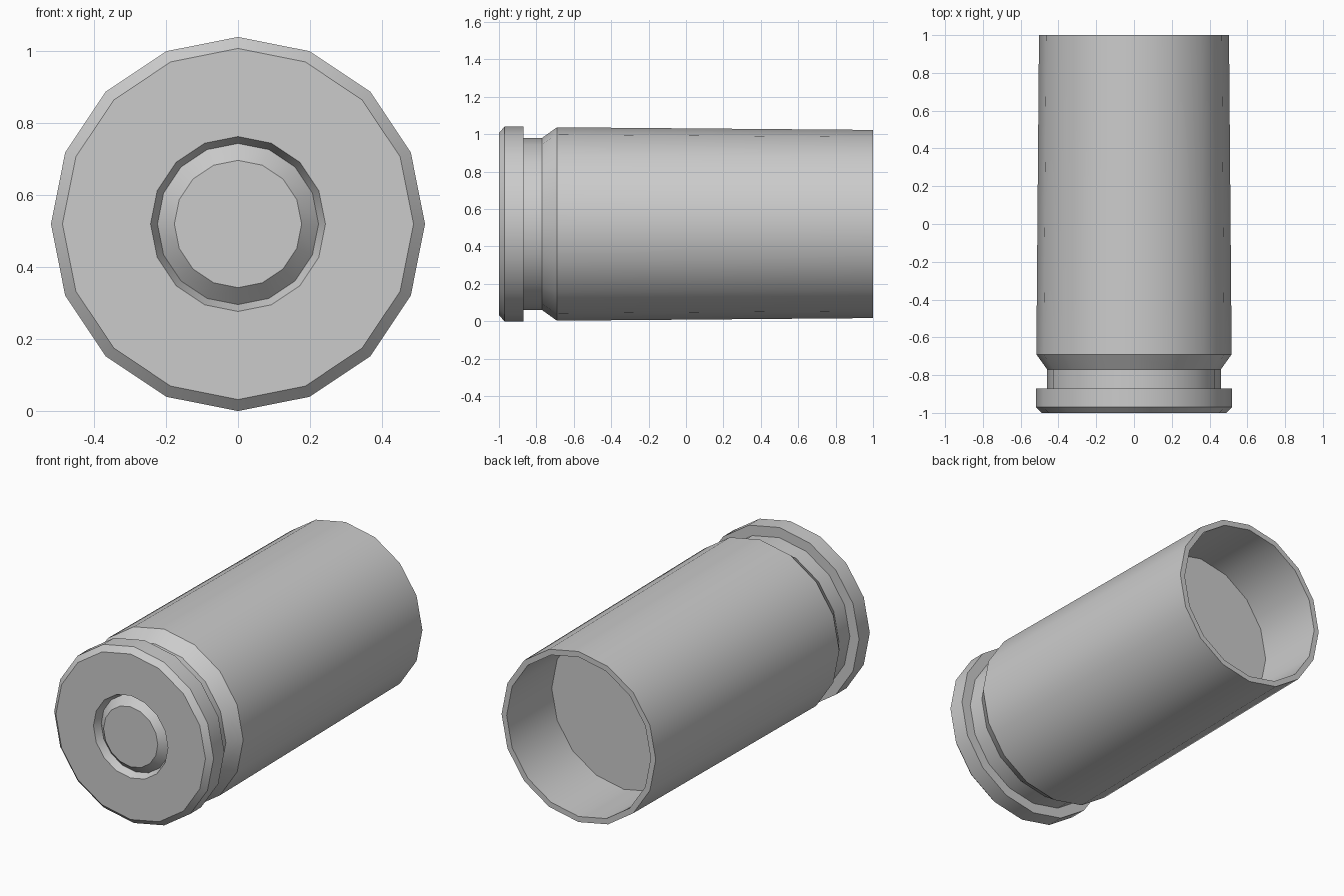
import bpy, bmesh
from math import cos, sin, tau, radians

if "Cube" in bpy.data.objects:
    bpy.data.objects.remove(bpy.data.objects["Cube"])

SIDES = 16
R = 0.52  # axis height, equal to the rim radius


def lathe(name, profile, cap_start=False, cap_end=False):
    """Revolve (y, radius) points around the lengthwise axis."""
    bm = bmesh.new()
    rings = []
    for y, r in profile:
        rings.append([bm.verts.new((r * cos(tau * i / SIDES), y, R + r * sin(tau * i / SIDES)))
                      for i in range(SIDES)])
    for a, b in zip(rings, rings[1:]):
        for i in range(SIDES):
            j = (i + 1) % SIDES
            bm.faces.new((a[i], a[j], b[j], b[i]))
    if cap_start:
        bm.faces.new(rings[0])
    if cap_end:
        bm.faces.new(rings[-1][::-1])
    me = bpy.data.meshes.new(name)
    bm.to_mesh(me)
    bm.free()
    ob = bpy.data.objects.new(name, me)
    bpy.context.collection.objects.link(ob)
    bpy.ops.object.select_all(action='DESELECT')
    ob.select_set(True)
    bpy.context.view_layer.objects.active = ob
    bpy.ops.object.shade_smooth_by_angle(angle=radians(30))
    return ob


# Case: groove wall, base, rim, extractor groove, tapered body, mouth, inner floor
lathe("case", [
    (-0.955, 0.224), (-1.0, 0.243), (-1.0, 0.488), (-0.97, 0.52), (-0.87, 0.52),
    (-0.87, 0.46), (-0.77, 0.46), (-0.69, 0.517), (1.0, 0.503),
    (1.0, 0.47), (0.58, 0.47),
], cap_end=True)

# Primer: bevelled disc in the base
primer = lathe("primer", [(-0.955, 0.224), (-1.0, 0.177)], cap_end=True)

# Consistent outward normals
for ob, flip in ((bpy.data.objects["case"], False), (primer, True)):
    bm = bmesh.new()
    bm.from_mesh(ob.data)
    want = [f for f in bm.faces if len(f.verts) == SIDES][0]
    bmesh.ops.recalc_face_normals(bm, faces=bm.faces)
    bm.normal_update()
    if (want.normal.y < 0) != flip:
        bmesh.ops.reverse_faces(bm, faces=bm.faces)
    bm.to_mesh(ob.data)
    bm.free()
